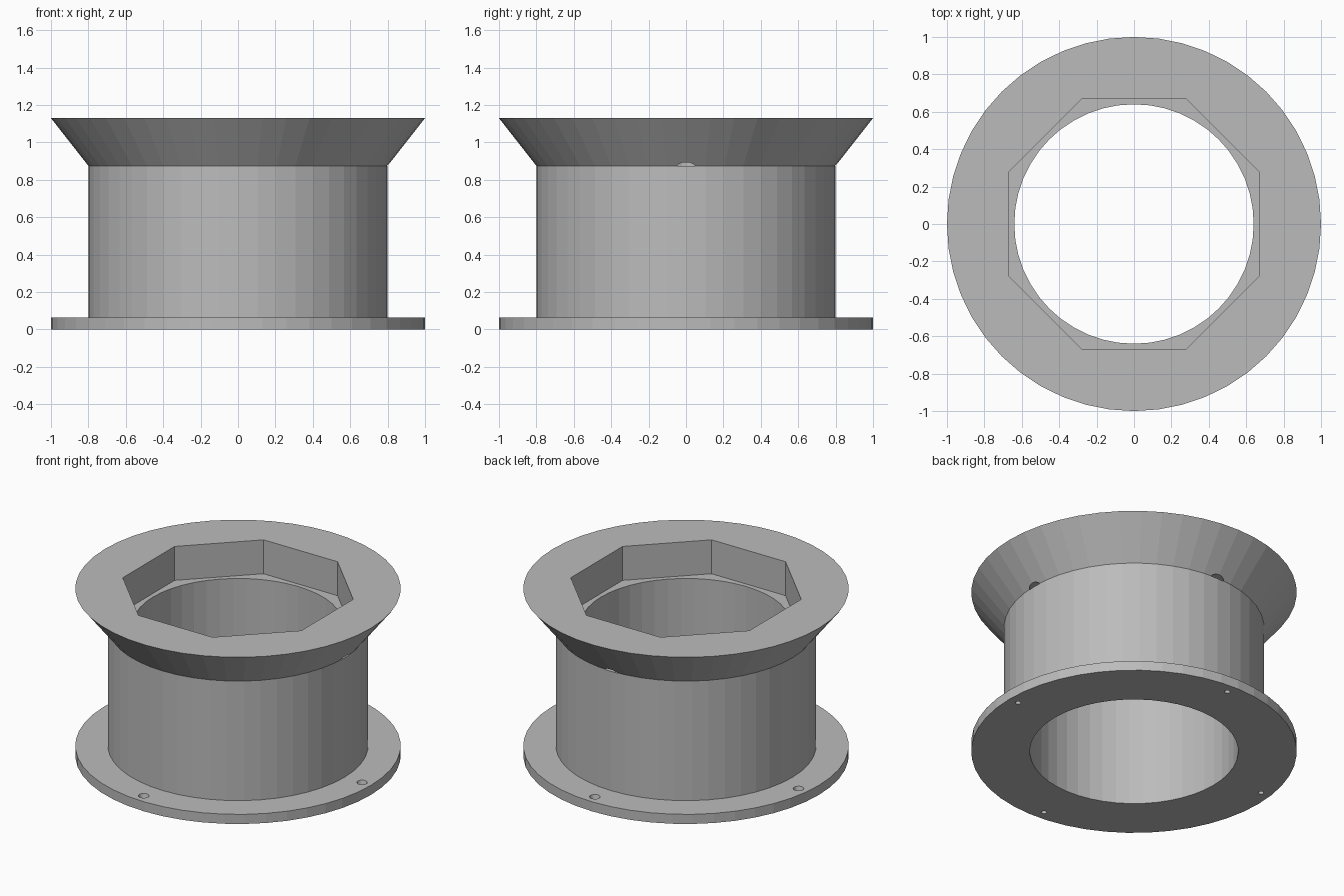
import bpy, bmesh
from math import sin, cos, pi, radians

cube = bpy.data.objects.get("Cube")
if cube:
    bpy.data.objects.remove(cube, do_unlink=True)

SEGMENTS = 48
FLANGE_TOP = 0.065
CONE_BASE = 0.875
TOP = 1.13
POCKET_FLOOR = 0.9

grey = bpy.data.materials.new("plain grey")
grey.use_nodes = True
grey.diffuse_color = (0.5, 0.5, 0.5, 1)
grey.node_tree.nodes["Principled BSDF"].inputs["Base Color"].default_value = (0.5, 0.5, 0.5, 1)


def make_object(name, bm):
    bmesh.ops.recalc_face_normals(bm, faces=bm.faces)
    mesh = bpy.data.meshes.new(name)
    bm.to_mesh(mesh)
    bm.free()
    mesh.materials.append(grey)
    obj = bpy.data.objects.new(name, mesh)
    bpy.context.collection.objects.link(obj)
    return obj


def lathe(name, profile):
    """Revolve a closed (radius, z) profile around the z axis."""
    bm = bmesh.new()
    rings = []
    for i in range(SEGMENTS):
        a = 2 * pi * i / SEGMENTS
        rings.append([bm.verts.new((r * cos(a), r * sin(a), z)) for r, z in profile])
    for i, ring in enumerate(rings):
        following = rings[(i + 1) % SEGMENTS]
        for j in range(len(profile)):
            k = (j + 1) % len(profile)
            bm.faces.new((ring[j], following[j], following[k], ring[k]))
    return make_object(name, bm)


def prism(name, sides, bottom_radius, top_radius, z0, z1, distance=0, angle=0, turn=0):
    """Upright prism or cone frustum at a polar position."""
    bm = bmesh.new()
    bottom, top = [
        [bm.verts.new((distance * cos(angle) + r * cos(turn + 2 * pi * i / sides),
                       distance * sin(angle) + r * sin(turn + 2 * pi * i / sides), z))
         for i in range(sides)]
        for r, z in ((bottom_radius, z0), (top_radius, z1))]
    bm.faces.new(bottom[::-1])
    bm.faces.new(top)
    for i in range(sides):
        k = (i + 1) % sides
        bm.faces.new((bottom[i], bottom[k], top[k], top[i]))
    return make_object(name, bm)


def cut(target, cutter):
    cutter.hide_render = True
    mod = target.modifiers.new("cut", "BOOLEAN")
    mod.operation = "DIFFERENCE"
    mod.solver = "EXACT"
    mod.object = cutter
    bpy.context.view_layer.objects.active = target
    bpy.ops.object.modifier_apply(modifier=mod.name)
    bpy.data.objects.remove(cutter, do_unlink=True)


# Hollow spool: flat flange, straight barrel and flared rim
spool = lathe("flanged_spool", [
    (0.64, 0), (1, 0), (1, FLANGE_TOP), (0.8, FLANGE_TOP),
    (0.8, CONE_BASE), (1, TOP), (0.64, TOP)])

# Octagonal pocket in the top
cut(spool, prism("pocket_cutter", 8, 0.725, 0.725, POCKET_FLOOR, TOP + 0.1, turn=pi / 8))

# Countersunk screw holes through the flange
for degrees in (0, 88, 173, 266.5):
    cut(spool, prism("screw_hole_cutter", 16, 0.016, 0.034, -0.005, FLANGE_TOP + 0.005,
                     0.93, radians(degrees)))

# Shallow notches under the flare
for degrees in (0, 90):
    cut(spool, prism("notch_cutter", 24, 0.08, 0.08, CONE_BASE - 0.002, POCKET_FLOOR - 0.005,
                     0.735, radians(degrees)))
